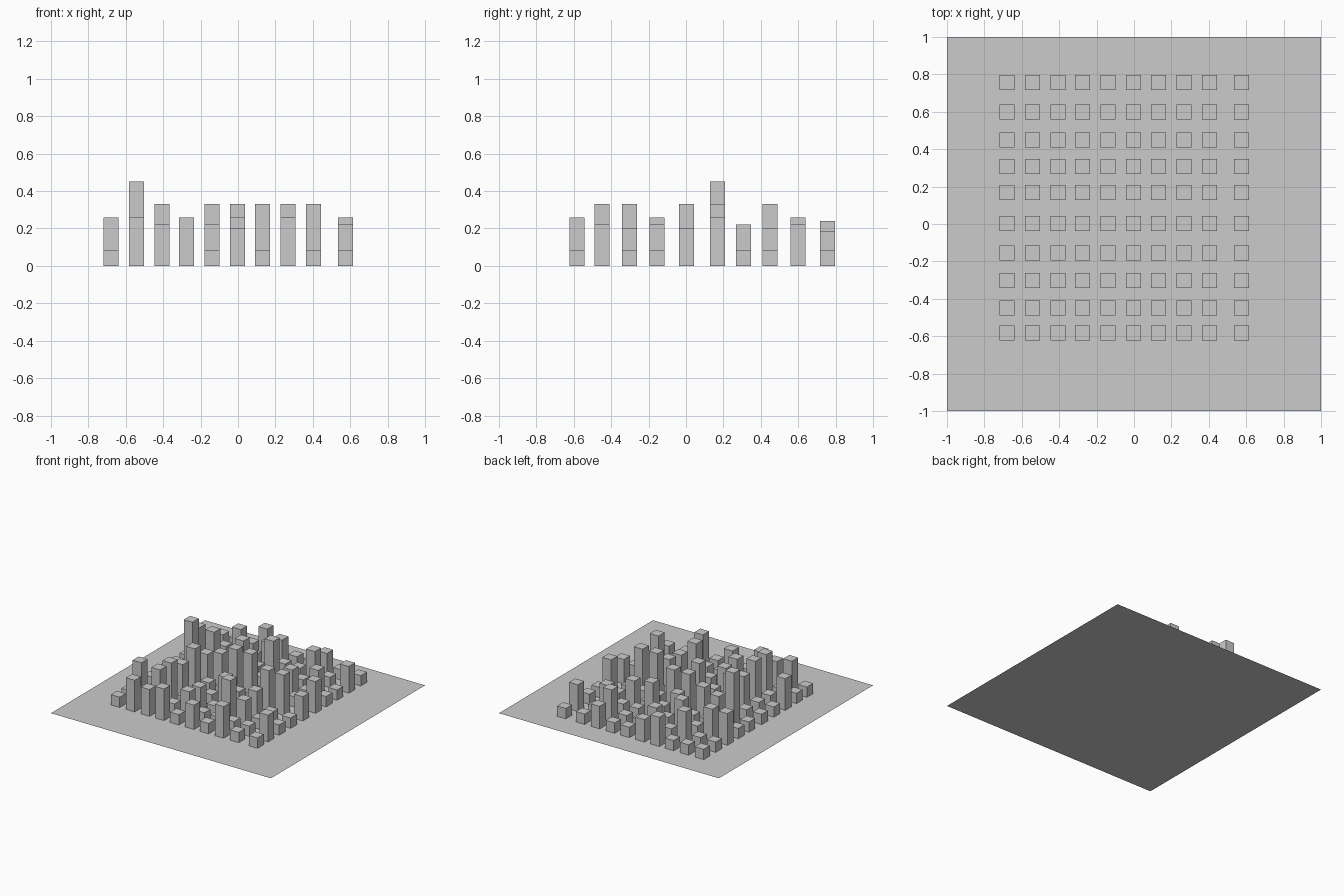
import bpy, bmesh
from mathutils import Matrix

if "Cube" in bpy.data.objects:
    bpy.data.objects.remove(bpy.data.objects["Cube"])

XS = [-0.678, -0.542, -0.406, -0.275, -0.14, -0.003, 0.131, 0.267, 0.404, 0.575]
YS = [-0.584, -0.448, -0.303, -0.155, 0.003, 0.168, 0.307, 0.448, 0.6, 0.756]
HEIGHT = {'.': 0.085, 'k': 0.185, 'b': 0.2, 'c': 0.22, 'd': 0.24,
          'e': 0.26, 'f': 0.33, 'g': 0.45}
# one string per row, front row first, left to right
ROWS = [".ece.b.e..",
        "..f.c....c",
        "e.f.b.fb..",
        "..e..e.c..",
        "..f....ffb",
        ".gcefff..e".replace("fff", "ff."),
        "....c..c..",
        "ee.e.f..b.",
        "..e.c..e.c",
        "...dk..k.."]
SIDE = 0.08


def add_object(name, bm):
    mesh = bpy.data.meshes.new(name)
    bm.to_mesh(mesh)
    bm.free()
    obj = bpy.data.objects.new(name, mesh)
    bpy.context.collection.objects.link(obj)


# flat ground plate
bm = bmesh.new()
bmesh.ops.create_grid(bm, x_segments=1, y_segments=1, size=1.0)
add_object("base_plate", bm)

# rows of square towers
for j, (y, row) in enumerate(zip(YS, ROWS)):
    bm = bmesh.new()
    for x, key in zip(XS, row):
        h = HEIGHT[key]
        bmesh.ops.create_cube(bm, size=1.0, matrix=Matrix.Translation((x, y, h / 2))
                              @ Matrix.Diagonal((SIDE, SIDE, h, 1)))
    add_object(f"tower_row_{j + 1}", bm)
